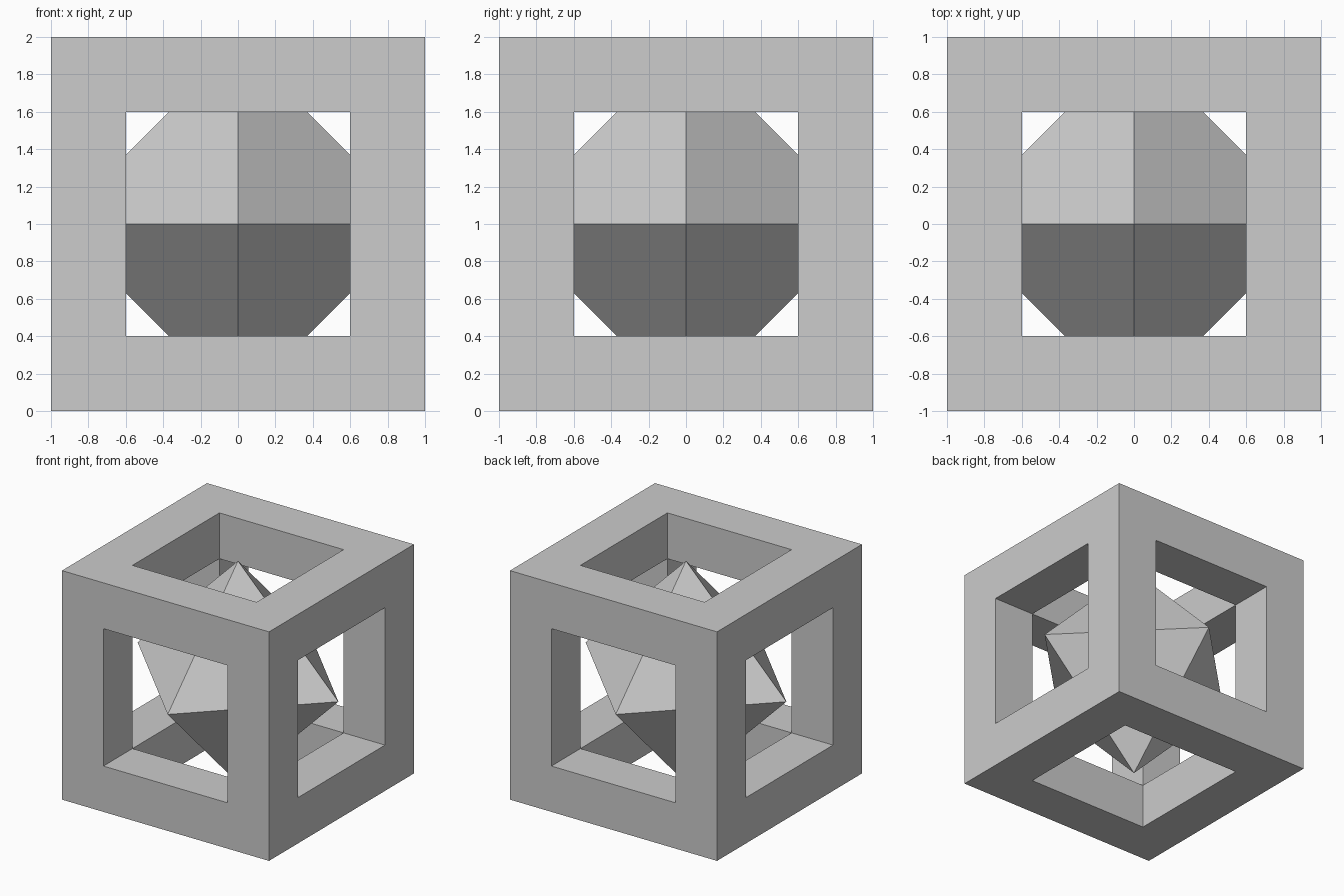
import bpy
import bmesh
from mathutils import Vector

HALF = 1.0      # half the cube's side
BAR = 0.4       # thickness of the frame bars
REACH = 0.97    # centre to tip of the octahedron

default_cube = bpy.data.objects.get("Cube")
if default_cube:
    bpy.data.objects.remove(default_cube, do_unlink=True)


def make_material(name, colour):
    mat = bpy.data.materials.new(name)
    mat.use_nodes = True
    mat.diffuse_color = colour
    for node in mat.node_tree.nodes:
        if node.type == 'BSDF_PRINCIPLED':
            node.inputs["Base Color"].default_value = colour
    return mat


def make_object(name, bm, mat):
    bmesh.ops.recalc_face_normals(bm, faces=bm.faces[:])
    mesh = bpy.data.meshes.new(name)
    bm.to_mesh(mesh)
    bm.free()
    mesh.materials.append(mat)
    obj = bpy.data.objects.new(name, mesh)
    obj.location.z = HALF
    bpy.context.collection.objects.link(obj)
    return obj


grey = make_material("light grey", (0.604, 0.604, 0.604, 1.0))

# Hollow cube frame: inset each side, push the window inward, open it
bm = bmesh.new()
bmesh.ops.create_cube(bm, size=2 * HALF)
windows = bm.faces[:]
bmesh.ops.inset_individual(bm, faces=windows, thickness=BAR, use_even_offset=True)
inner = bmesh.ops.extrude_discrete_faces(bm, faces=windows)["faces"]
for face in inner:
    face.normal_update()
    shift = face.normal * -BAR
    bmesh.ops.translate(bm, verts=face.verts[:], vec=shift)
bmesh.ops.delete(bm, geom=inner, context='FACES_ONLY')
bmesh.ops.remove_doubles(bm, verts=bm.verts[:], dist=0.001)
make_object("cube_frame", bm, grey)

# Octahedron floating in the middle, one tip toward each window
bm = bmesh.new()
for axis in range(3):
    for sign in (-1, 1):
        tip = Vector((0, 0, 0))
        tip[axis] = sign * REACH
        bm.verts.new(tip)
bmesh.ops.convex_hull(bm, input=bm.verts[:])
make_object("inner_octahedron", bm, grey)
